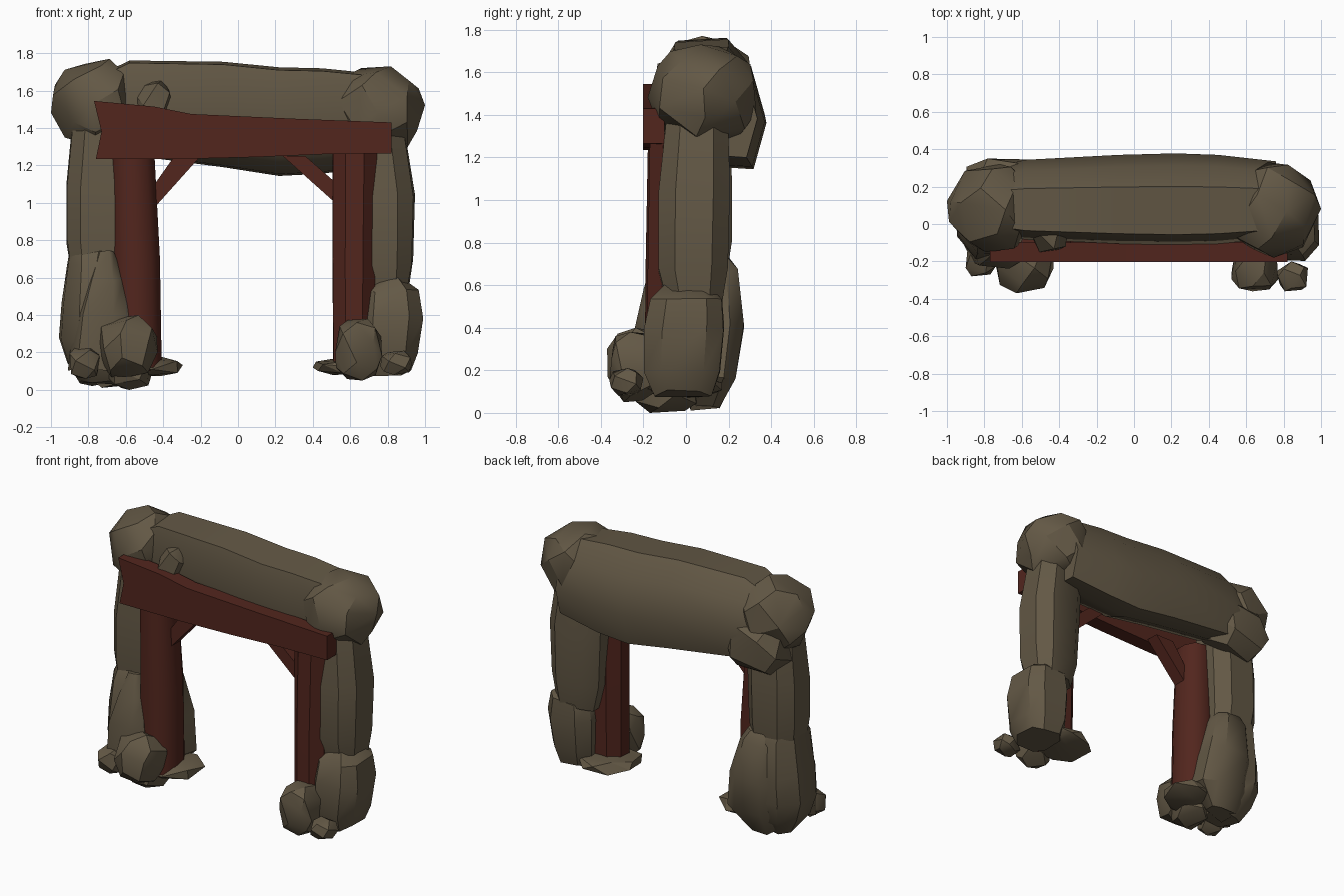
import bpy, bmesh, math, random

if "Cube" in bpy.data.objects:
    bpy.data.objects.remove(bpy.data.objects["Cube"])


def material(name, colour):
    m = bpy.data.materials.new(name)
    m.use_nodes = True
    m.diffuse_color = colour
    m.node_tree.nodes["Principled BSDF"].inputs["Base Color"].default_value = colour
    return m


STONE = material("brown stone", (0.125, 0.098, 0.06, 1))
WOOD = material("dark red wood", (0.084, 0.019, 0.0125, 1))


def finish(name, bm, mat, angle):
    bmesh.ops.recalc_face_normals(bm, faces=bm.faces)
    mesh = bpy.data.meshes.new(name)
    bm.to_mesh(mesh)
    bm.free()
    mesh.materials.append(mat)
    ob = bpy.data.objects.new(name, mesh)
    bpy.context.collection.objects.link(ob)
    bpy.ops.object.select_all(action="DESELECT")
    ob.select_set(True)
    bpy.context.view_layer.objects.active = ob
    bpy.ops.object.shade_smooth_by_angle(angle=math.radians(angle))


def hull(bm):
    res = bmesh.ops.convex_hull(bm, input=bm.verts)
    junk = [v for v in res["geom_interior"] if isinstance(v, bmesh.types.BMVert)]
    bmesh.ops.delete(bm, geom=junk, context="VERTS")


def boulder(name, xs, ys, zs, seed, count=26, power=0.75):
    """Faceted rock filling the given x, y and z ranges."""
    rnd = random.Random(seed)
    pts = []
    for i in range(count):
        h = 1 - 2 * (i + 0.5) / count
        a = i * 2.4 + rnd.uniform(-0.3, 0.3)
        r = math.sqrt(1 - h * h)
        d = (r * math.cos(a), r * math.sin(a), h)
        pts.append([math.copysign(abs(c) ** power, c) * rnd.uniform(0.9, 1) for c in d])
    for k, (lo, hi) in enumerate((xs, ys, zs)):
        a, b = min(p[k] for p in pts), max(p[k] for p in pts)
        for p in pts:
            p[k] = lo + (p[k] - a) / (b - a) * (hi - lo)
    bm = bmesh.new()
    for p in pts:
        bm.verts.new(p)
    hull(bm)
    finish(name, bm, STONE, 30)


def loft(bm, rings):
    loops = [[bm.verts.new(p) for p in ring] for ring in rings]
    n = len(loops[0])
    for a, b in zip(loops, loops[1:]):
        for i in range(n):
            bm.faces.new((a[i], a[(i + 1) % n], b[(i + 1) % n], b[i]))
    bm.faces.new(loops[0])
    bm.faces.new(loops[-1][::-1])


def column(name, rings, seed, mat=STONE, sides=8, jitter=0.07, squareness=0.7, angle=38):
    """Upright loft; each ring is z, x range and y range."""
    rnd = random.Random(seed)
    wobble = [rnd.uniform(1 - jitter, 1) for _ in range(sides)]
    out = []
    for z, x0, x1, y0, y1 in rings:
        ring = []
        for i in range(sides):
            t = math.tau * (i + 0.5) / sides
            c, s = [math.copysign(abs(f) ** squareness, f) * wobble[i] * 1.04
                    for f in (math.cos(t), math.sin(t))]
            ring.append(((x0 + x1) / 2 + c * (x1 - x0) / 2, (y0 + y1) / 2 + s * (y1 - y0) / 2,
                         z + rnd.uniform(-jitter, jitter) * 0.3))
        out.append(ring)
    bm = bmesh.new()
    loft(bm, out)
    finish(name, bm, mat, angle)


def plank(name, outline, y0, y1):
    """Flat board cut to an x, z outline."""
    bm = bmesh.new()
    loft(bm, [[(x, y, z) for x, z in outline] for y in (y0, y1)])
    finish(name, bm, WOOD, 20)


# Long lintel stone: one cross-section scaled and shifted along x
section = [(-.055, 1.715), (-.11, 1.45), (-.03, 1.25), (.16, 1.165), (.315, 1.155),
           (.375, 1.37), (.31, 1.6), (.2, 1.73)]
stations = [(-.72, .76, .03), (-.58, .88, .065), (-.08, .98, .03), (.22, 1.01, -.008),
            (.45, .98, -.005), (.76, .85, 0)]
bm = bmesh.new()
loft(bm, [[(x, .11 + (y - .11) * s, 1.45 + (z - 1.45) * s + dz) for y, z in section]
          for x, s, dz in stations])
finish("lintel_stone", bm, STONE, 46)

# Corner boulders on top of the pillars
boulder("left_corner_boulder", (.51, 1), (-.18, .33), (1.27, 1.73), 3, 30, .9)
boulder("right_corner_boulder", (-1, -.52), (-.15, .32), (1.3, 1.77), 8, 30, .92)
boulder("right_back_chunk", (-.9, -.47), (.03, .35), (1.16, 1.55), 5, 18, .75)
boulder("lintel_knob", (-.58, -.35), (-.15, .14), (1.43, 1.66), 12, 14, .65)

# Stone pillars, reaching inward behind the timber posts
column("left_upper_pillar", [(.5, .62, .91, -.09, .17), (.68, .57, .94, -.135, .2),
                             (1.05, .55, .95, -.135, .21), (1.35, .54, .9, -.1, .2)], 2)
column("left_lower_pillar", [(.09, .68, .93, -.15, .13), (.18, .65, .965, -.2, .17),
                             (.4, .64, .995, -.2, .19), (.52, .66, .97, -.17, .18),
                             (.6, .73, .88, -.09, .11)], 4, squareness=.65)
column("right_upper_pillar", [(.6, -.9, -.58, -.11, .19), (.8, -.93, -.57, -.13, .22),
                              (1.1, -.93, -.56, -.13, .22), (1.4, -.9, -.55, -.1, .2)], 6)
column("right_lower_pillar", [(.04, -.85, -.6, -.08, .12), (.13, -.92, -.57, -.16, .2),
                              (.27, -.965, -.56, -.19, .24), (.45, -.95, -.58, -.2, .25),
                              (.68, -.92, -.62, -.17, .23), (.77, -.9, -.68, -.1, .19)], 9,
       squareness=.85)
column("right_back_slab", [(.03, -.78, -.56, .02, .16), (.17, -.82, -.43, -.02, .24),
                           (.4, -.83, -.47, -.02, .28), (.66, -.81, -.54, 0, .25),
                           (.74, -.78, -.58, .04, .2)], 10)
column("right_front_slab", [(.12, -.91, -.56, -.22, 0), (.4, -.87, -.57, -.24, 0),
                            (.6, -.81, -.6, -.2, 0), (.74, -.75, -.66, -.15, -.03)], 11,
       sides=7, angle=50)

# Loose stones and flat footing slabs
boulder("right_foot_stone", (-.75, -.43), (-.37, -.08), (.07, .4), 14, 24, .85)
boulder("right_small_stone", (-.9, -.74), (-.28, -.1), (.06, .23), 15, 16)
boulder("right_low_stone", (-.7, -.46), (-.24, .05), (0, .2), 16, 16)
boulder("right_footing", (-.75, -.295), (-.18, .16), (.07, .18), 17, 18)
boulder("left_foot_stone", (.52, .77), (-.36, -.13), (.05, .38), 18, 24)
boulder("left_small_stone", (.76, .93), (-.36, -.2), (.08, .21), 19, 16)
boulder("left_footing", (.4, .8), (-.18, .17), (.08, .17), 20, 18)

# Timber posts
column("right_post", [(.1, -.67, -.405, -.19, .09), (.7, -.675, -.415, -.185, .09),
                      (1.27, -.68, -.445, -.175, .06)], 21, WOOD, 10, .015, .95, 40)
column("left_post", [(.1, .505, .735, -.19, .05), (.7, .5, .74, -.185, .06),
                     (1.27, .5, .75, -.175, .05)], 22, WOOD, 8, .02, 1, 40)

# Crossbeam with a notched end, and diagonal braces
plank("crossbeam", [(-.76, 1.235), (-.3, 1.235), (.1, 1.245), (.45, 1.26), (.82, 1.265),
                    (.82, 1.43), (.3, 1.45), (-.25, 1.475), (-.45, 1.515), (-.77, 1.545),
                    (-.73, 1.38)], -.203, -.1)
plank("right_brace", [(-.46, .96), (-.2, 1.25), (-.34, 1.25), (-.46, 1.08)], -.1, -.01)
plank("left_brace", [(.52, 1), (.52, 1.11), (.36, 1.25), (.24, 1.25)], -.1, -.01)
